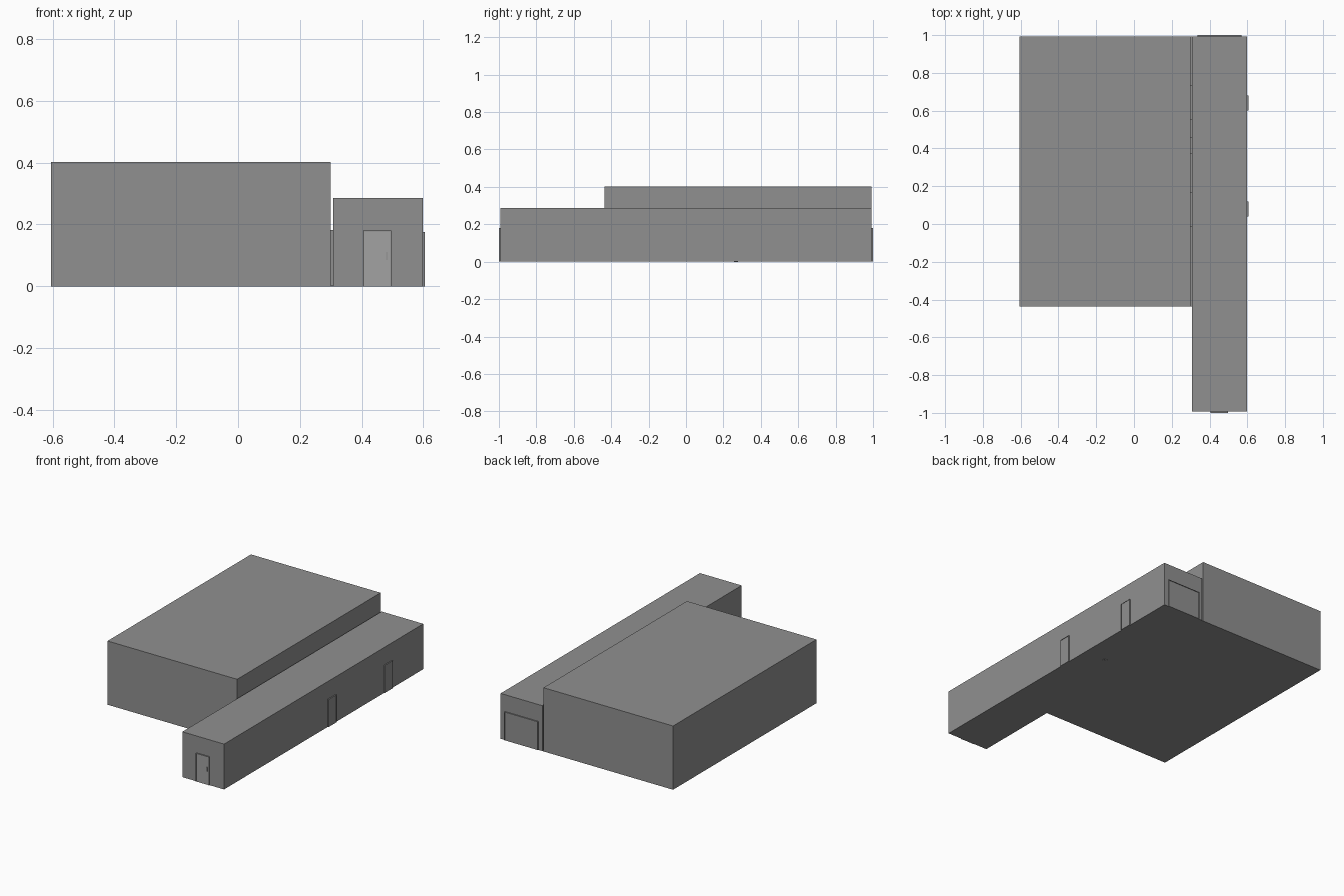
import bpy
import bmesh

if "Cube" in bpy.data.objects:
    bpy.data.objects.remove(bpy.data.objects["Cube"])


def grey(name, value):
    mat = bpy.data.materials.new(name)
    mat.diffuse_color = (value, value, value, 1)
    mat.use_nodes = True
    mat.node_tree.nodes["Principled BSDF"].inputs["Base Color"].default_value = mat.diffuse_color
    return mat


WALL = grey("wall_grey", 0.28)
DOOR = grey("door_grey", 0.36)


def boxes(name, spans, mat=WALL):
    """One object made of boxes, each given as (x0, x1, y0, y1, z0, z1)."""
    bm = bmesh.new()
    for x0, x1, y0, y1, z0, z1 in spans:
        vs = bmesh.ops.create_cube(bm, size=1)["verts"]
        for v in vs:
            v.co.x = x1 if v.co.x > 0 else x0
            v.co.y = y1 if v.co.y > 0 else y0
            v.co.z = z1 if v.co.z > 0 else z0
    mesh = bpy.data.meshes.new(name)
    bm.to_mesh(mesh)
    bm.free()
    mesh.materials.append(mat)
    obj = bpy.data.objects.new(name, mesh)
    bpy.context.collection.objects.link(obj)
    return obj


def door(name, axis, wall, out, a, b, h, leaf=0.005, t=0.003, mat=WALL):
    """Frame and slightly recessed leaf on a wall; a..b runs along the wall."""
    def span(u0, u1, z0, z1, depth):
        w = sorted((wall, wall + out * depth))
        return (u0, u1, *w, z0, z1) if axis == 'y' else (*w, u0, u1, z0, z1)
    d = 0.007
    boxes(name + "_frame", [span(a, a + t, 0, h, d), span(b - t, b, 0, h, d),
                            span(a + t, b - t, h - t, h, d)])
    boxes(name + "_leaf", [span(a + t, b - t, 0, h - t, leaf)], mat)


# Building volumes, joined by a thin floor strip
boxes("main_hall", [(-0.605, 0.299, -0.436, 0.993, 0, 0.402)])
boxes("side_wing", [(0.307, 0.598, -0.993, 0.993, 0, 0.286)])
boxes("floor_strip", [(0.299, 0.307, -0.436, 0.993, 0, 0.002)])

# Entrance door and rear gate
door("front_door", 'y', -0.993, -1, 0.405, 0.497, 0.18, leaf=0.003, mat=DOOR)
boxes("front_door_handle", [(0.480, 0.484, -1.0, -0.995, 0.085, 0.111)])
door("rear_gate", 'y', 0.993, 1, 0.335, 0.568, 0.18, leaf=0.004)

# Doors on the right wall
for i, y in enumerate((0.04, 0.60)):
    door(f"side_door_{i + 1}", 'x', 0.598, 1, y, y + 0.08, 0.175)

# Connecting doors in the narrow gap between hall and wing
for i, (y0, y1) in enumerate(((-0.015, 0.17), (0.37, 0.46), (0.55, 0.735))):
    boxes(f"passage_door_{i + 1}", [(0.299, 0.307, y0, y1, 0.002, 0.182)])

# Small floor bolts showing under the wing
boxes("floor_bolts", [(x, x + 0.009, 0.257, 0.277, -0.001, 0.004)
                      for x in (0.438, 0.451)])
